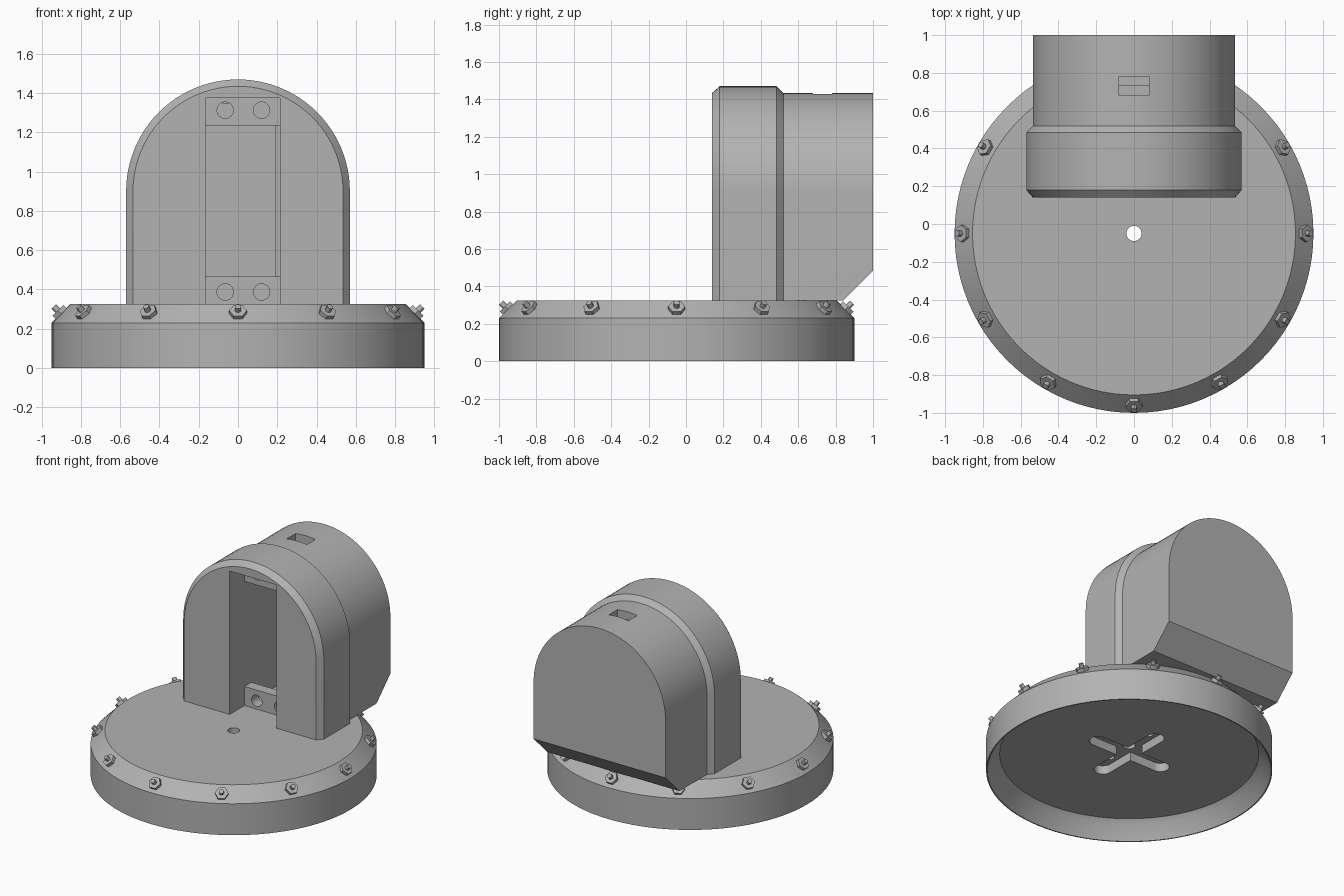
import bpy, bmesh
from math import pi, sin, cos
from mathutils import Vector, Matrix

cube = bpy.data.objects.get("Cube")
if cube:
    bpy.data.objects.remove(cube)

grey = bpy.data.materials.new("plain_grey")
grey.use_nodes = True
grey.diffuse_color = (0.45, 0.45, 0.45, 1)
grey.node_tree.nodes["Principled BSDF"].inputs["Base Color"].default_value = (0.45, 0.45, 0.45, 1)

BASE_Y, TOP = -0.05, 0.325


def make(name, bm):
    bmesh.ops.recalc_face_normals(bm, faces=bm.faces)
    mesh = bpy.data.meshes.new(name)
    bm.to_mesh(mesh)
    bm.free()
    mesh.materials.append(grey)
    obj = bpy.data.objects.new(name, mesh)
    bpy.context.collection.objects.link(obj)
    return obj


def loft(name, rings, capped=True, closed=False):
    """Skin a list of point rings, optionally capped or joined end to end."""
    bm = bmesh.new()
    loops = [[bm.verts.new(p) for p in ring] for ring in rings]
    pairs = list(zip(loops, loops[1:] + loops[:1])) if closed else list(zip(loops, loops[1:]))
    n = len(loops[0])
    for a, b in pairs:
        for i in range(n):
            j = (i + 1) % n
            bm.faces.new((a[i], a[j], b[j], b[i]))
    if capped:
        bm.faces.new(loops[0])
        bm.faces.new(loops[-1])
    return make(name, bm)


def box(name, x0, x1, y0, y1, z0, z1):
    return loft(name, [[(x0, y0, z), (x1, y0, z), (x1, y1, z), (x0, y1, z)] for z in (z0, z1)])


def cylinder(name, center, axis, radius, length, sides=24):
    bm = bmesh.new()
    rot = Vector(axis).to_track_quat('Z', 'Y').to_matrix().to_4x4()
    bmesh.ops.create_cone(bm, cap_ends=True, segments=sides, radius1=radius, radius2=radius,
                          depth=length, matrix=Matrix.Translation(center) @ rot)
    return make(name, bm)


def select(obj):
    bpy.ops.object.select_all(action='DESELECT')
    obj.select_set(True)
    bpy.context.view_layer.objects.active = obj


def cut(obj, cutter):
    select(obj)
    mod = obj.modifiers.new("cut", 'BOOLEAN')
    mod.operation, mod.solver, mod.object = 'DIFFERENCE', 'EXACT', cutter
    bpy.ops.object.modifier_apply(modifier=mod.name)
    bpy.data.objects.remove(cutter)


def smooth(obj):
    select(obj)
    bpy.ops.object.shade_smooth_by_angle(angle=pi / 6)


# Round base: revolved shell with bevelled shoulder, hollow underside and centre hole
profile = [(0.04, TOP), (0.855, TOP), (0.95, 0.23), (0.95, 0), (0.942, 0),
           (0.885, 0.103), (0.86, 0.127), (0.04, 0.127)]
SEG = 96
base = loft("round_base", [[(r * cos(2 * pi * k / SEG), BASE_Y + r * sin(2 * pi * k / SEG), z)
                            for r, z in profile] for k in range(SEG)], capped=False, closed=True)


# Cross-shaped recess with screw holes under the base
def capsule(angle, half, r, z0, z1):
    pts = []
    for side in (0, 1):
        for i in range(13):
            t = -pi / 2 + pi * i / 12 + side * pi
            p = Vector((r * cos(t) + (half if side == 0 else -half), r * sin(t), 0))
            pts.append(Matrix.Rotation(angle, 3, 'Z') @ p + Vector((0, BASE_Y, 0)))
    return loft("slot_cutter", [[(p.x, p.y, z) for p in pts] for z in (z0, z1)])


for angle in (0, pi / 2):
    cut(base, capsule(angle, 0.27, 0.06, 0.1, 0.19))
for k in range(4):
    a = k * pi / 2
    cut(base, cylinder("hole_cutter", (0.2 * cos(a), BASE_Y + 0.2 * sin(a), 0.2), (0, 0, 1), 0.03, 0.12))
smooth(base)

# Twelve hex nuts with studs on the shoulder
for k in range(12):
    a = k * pi / 6
    normal = Vector((cos(a), sin(a), 1)).normalized()
    seat = Vector((0.9025 * cos(a), BASE_Y + 0.9025 * sin(a), 0.2775))
    tangent = Vector((-sin(a), cos(a), 0))
    up = normal.cross(tangent)
    hexagon = [tangent * 0.045 * cos(i * pi / 3) + up * 0.045 * sin(i * pi / 3) for i in range(6)]
    loft(f"nut_{k}", [[seat + normal * h + p for p in hexagon] for h in (-0.01, 0.022)])
    smooth(cylinder(f"stud_{k}", seat + normal * 0.02, normal, 0.016, 0.06, 12))


# Arched housing: wide bevelled front collar and narrower rear body
def arch(half, y):
    curve = [(half * cos(pi * i / 48), y, 0.9 + half * sin(pi * i / 48)) for i in range(49)]
    return [(half, y, TOP)] + curve + [(-half, y, TOP)]


housing = loft("arched_housing", [arch(h, y) for h, y in
               ((0.535, 0.14), (0.57, 0.18), (0.57, 0.485), (0.535, 0.52), (0.535, 1.0))])

# Sloped lower rear edge
wedge = [(0.83, 0.315), (1.05, 0.532), (1.05, 0.2), (0.83, 0.2)]
cut(housing, loft("wedge_cutter", [[(x, y, z) for y, z in wedge] for x in (-0.7, 0.7)]))

# Front channel, narrower rear cavity and top slot
cut(housing, box("channel_cutter", -0.165, 0.215, 0.05, 0.39, 0.25, 1.375))
cut(housing, box("cavity_cutter", -0.165, 0.19, 0.35, 0.73, 0.25, 1.375))
cut(housing, box("slot_cutter", -0.08, 0.08, 0.68, 0.78, 1.35, 1.6))
smooth(housing)

# Drilled mounting bars across the channel
for name, z0, z1, hole_z in (("lower_bar", TOP, 0.465, 0.387), ("upper_bar", 1.235, 1.375, 1.313)):
    bar = box(name, -0.165, 0.215, 0.31, 0.39, z0, z1)
    for x in (-0.065, 0.12):
        cut(bar, cylinder("hole_cutter", (x, 0.35, hole_z), (0, 1, 0), 0.042, 0.2))
    smooth(bar)
